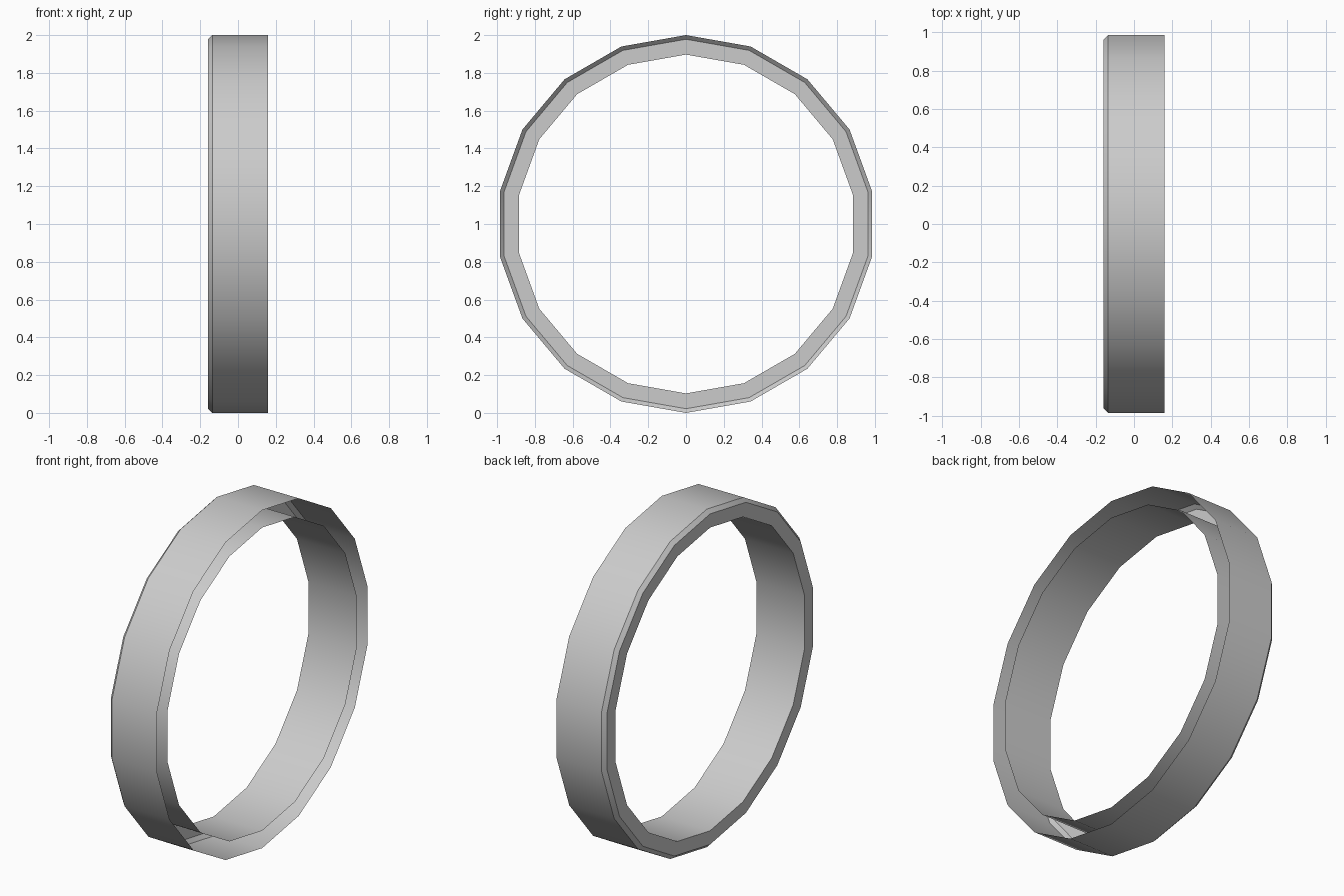
import bpy, bmesh, math
from mathutils import Vector, Matrix

cube = bpy.data.objects.get("Cube")
if cube:
    bpy.data.objects.remove(cube, do_unlink=True)

SIDES = 18
HALF = 0.158

# Plain grey material
grey = bpy.data.materials.new("plain grey")
grey.use_nodes = True
colour = (0.6, 0.6, 0.6, 1)
grey.diffuse_color = colour
grey.node_tree.nodes["Principled BSDF"].inputs["Base Color"].default_value = colour

# Channel section as (x, radius): outer wall, chamfer, closed face, inner wall; open on +x
section = [(HALF, 1.0), (-HALF + 0.022, 1.0), (-HALF, 0.978),
           (-HALF, 0.897), (HALF, 0.897)]

bm = bmesh.new()
rings = []
for i in range(SIDES):
    turn = Matrix.Rotation(math.tau * i / SIDES, 3, 'X')
    rings.append([bm.verts.new(turn @ Vector((x, 0, r)) + Vector((0, 0, 1)))
                  for x, r in section])
for i in range(SIDES):
    a, b = rings[i], rings[(i + 1) % SIDES]
    for j in range(len(section) - 1):
        bm.faces.new((a[j], a[j + 1], b[j + 1], b[j]))

# Make the outer wall face away from the axis
bm.normal_update()
bm.faces.ensure_lookup_table()
wall = bm.faces[0]
if wall.normal.dot(wall.calc_center_median() - Vector((0, 0, 1))) < 0:
    bmesh.ops.reverse_faces(bm, faces=bm.faces[:])

mesh = bpy.data.meshes.new("channel_ring")
bm.to_mesh(mesh)
bm.free()
mesh.materials.append(grey)
ring = bpy.data.objects.new("channel_ring", mesh)
bpy.context.collection.objects.link(ring)

# Smooth around the ring, sharp at the chamfer
bpy.ops.object.select_all(action='DESELECT')
ring.select_set(True)
bpy.context.view_layer.objects.active = ring
bpy.ops.object.shade_smooth_by_angle(angle=math.radians(30))
